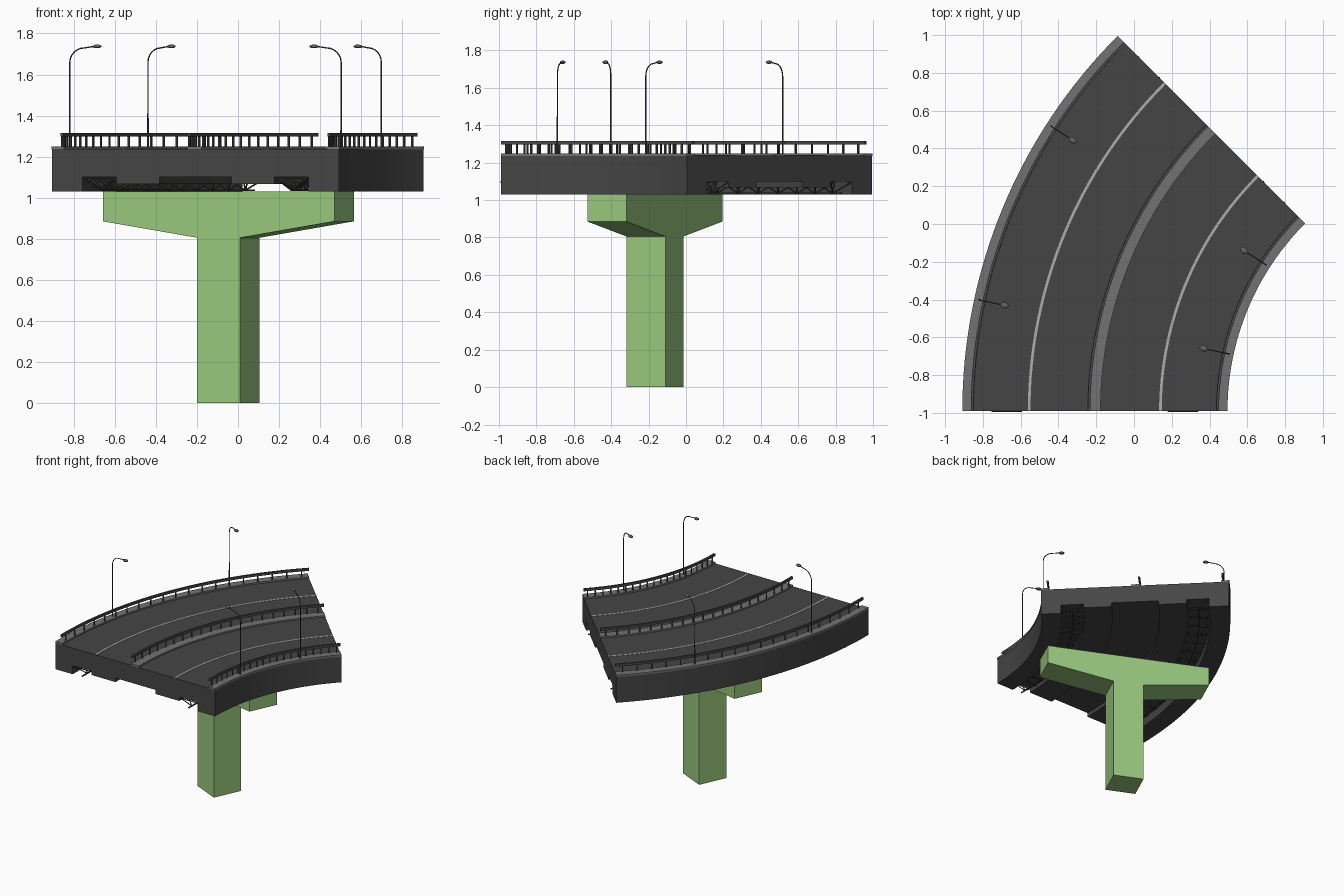
import bpy, bmesh, math
from math import radians, sin, cos, pi
from mathutils import Vector, Matrix

cube = bpy.data.objects.get("Cube")
if cube:
    bpy.data.objects.remove(cube, do_unlink=True)

# Centre of the road's bend and the angle it sweeps
CX, CY, SWEEP = 1.9, -0.99, radians(45)
R_IN, R_MID, R_OUT = 1.408, 2.107, 2.806
BASE, ROAD, KERB = 1.03, 1.238, 1.25


def material(name, r, g, b):
    m = bpy.data.materials.new(name)
    m.use_nodes = True
    m.diffuse_color = (r, g, b, 1)
    m.node_tree.nodes["Principled BSDF"].inputs["Base Color"].default_value = (r, g, b, 1)
    return m


ASPHALT = material("dark asphalt", 0.06, 0.06, 0.06)
KERB_GREY = material("kerb grey", 0.17, 0.17, 0.17)
PAINT = material("lane paint", 0.42, 0.42, 0.42)
METAL = material("dark metal", 0.065, 0.065, 0.065)
LAMP = material("lamp grey", 0.12, 0.12, 0.12)
GREEN = material("pier green", 0.32, 0.58, 0.21)


def polar(r, a, z):
    return Vector((CX - r * cos(a), CY + r * sin(a), z))


def finish(name, bm, mat, angle=30):
    bmesh.ops.recalc_face_normals(bm, faces=bm.faces)
    me = bpy.data.meshes.new(name)
    bm.to_mesh(me)
    bm.free()
    me.materials.append(mat)
    me.shade_smooth()
    me.set_sharp_from_angle(angle=radians(angle))
    ob = bpy.data.objects.new(name, me)
    bpy.context.collection.objects.link(ob)
    return ob


def sweep(name, profile, mat, segs=32):
    """Carry a closed (radius, height) profile around the bend."""
    bm = bmesh.new()
    rings = [[bm.verts.new(polar(r, SWEEP * i / segs, z)) for r, z in profile]
             for i in range(segs + 1)]
    n = len(profile)
    for a, b in zip(rings, rings[1:]):
        for j in range(n):
            k = (j + 1) % n
            bm.faces.new((a[j], a[k], b[k], b[j]))
    bm.faces.new(rings[0])
    bm.faces.new(rings[-1])
    return finish(name, bm, mat)


def box_profile(r0, r1, z0, z1):
    return [(r0, z0), (r1, z0), (r1, z1), (r0, z1)]


def bar(bm, p, q, r0, r1=None, sides=4):
    d = q - p
    rot = d.to_track_quat("Z", "Y").to_matrix().to_4x4()
    bmesh.ops.create_cone(bm, cap_ends=True, segments=sides, radius1=r0,
                          radius2=r0 if r1 is None else r1, depth=d.length,
                          matrix=Matrix.Translation((p + q) / 2) @ rot)


# Deck: deep edge girders, two shallow boxes, recessed soffit
half = [(0.55, BASE), (0.55, 1.1), (0.385, 1.1), (0.385, 1.068), (0.175, 1.068), (0.175, 1.1)]
under = [(R_MID - d, z) for d, z in half] + [(R_MID + d, z) for d, z in reversed(half)]
sweep("deck", [(R_IN, BASE)] + under + [(R_OUT, BASE), (R_OUT, ROAD), (R_IN, ROAD)], ASPHALT)

# Kerbs and median
sweep("outer_kerb", box_profile(2.747, R_OUT + 0.003, ROAD - 0.003, KERB), KERB_GREY)
sweep("inner_kerb", box_profile(R_IN - 0.003, 1.466, ROAD - 0.003, KERB), KERB_GREY)
sweep("median", box_profile(2.077, 2.147, ROAD - 0.003, KERB), KERB_GREY)

# Lane lines
for name, r in (("outer_lane_line", 2.455), ("inner_lane_line", 1.76)):
    sweep(name, box_profile(r - 0.007, r + 0.007, ROAD - 0.002, ROAD + 0.002), PAINT)

# Guard rails on posts
POSTS = 20
for name, r in (("outer", 2.757), ("median", 2.138), ("inner", 1.457)):
    sweep(name + "_guard_rail", box_profile(r - 0.007, r + 0.007, 1.297, 1.316), METAL)
    bm = bmesh.new()
    for i in range(POSTS):
        a = SWEEP * (i + 0.5) / POSTS
        bar(bm, polar(r, a, KERB - 0.005), polar(r, a, 1.3), 0.006)
    finish(name + "_rail_posts", bm, METAL)

# Hanging lattice trusses between girders and boxes
BAYS = 16
for name, r in (("inner", R_MID - 0.467), ("outer", R_MID + 0.467)):
    sweep(name + "_truss_chord", box_profile(r - 0.004, r + 0.004, 1.032, 1.04), METAL)
    bm = bmesh.new()
    for i in range(BAYS):
        a0, a1 = SWEEP * i / BAYS, SWEEP * (i + 1) / BAYS
        foot = polar(r, (a0 + a1) / 2, 1.036)
        for side in (-0.08, 0.08):
            for a in (a0, a1):
                bar(bm, polar(r + side, a, 1.098), foot, 0.004)
        bar(bm, polar(r - 0.08, a0, 1.094), polar(r + 0.08, a0, 1.094), 0.004)
    finish(name + "_truss_braces", bm, METAL)

# Street lamps, arms reaching over the road
for name, r, reach in (("outer", 2.782, -1), ("inner", 1.43, 1)):
    for place, deg in (("front", 12.2), ("back", 32.8)):
        a = radians(deg)
        path = [polar(r, a, KERB - 0.005), polar(r, a, 1.45), polar(r, a, 1.66)]
        for k in range(1, 7):
            t = k / 6 * pi / 2
            path.append(polar(r + reach * 0.075 * (1 - cos(t)), a, 1.66 + 0.07 * sin(t)))
        path.append(polar(r + reach * 0.12, a, 1.737))
        bm = bmesh.new()
        for i, (p, q) in enumerate(zip(path, path[1:])):
            bar(bm, p, q, 0.005 if i == 0 else 0.0032, 0.0032, 8)
        finish(f"{name}_{place}_lamp_pole", bm, METAL)
        bm = bmesh.new()
        spot = Matrix.Translation(polar(r + reach * 0.136, a, 1.737))
        shape = Matrix.Rotation(-a, 4, "Z") @ Matrix.Diagonal((0.023, 0.016, 0.009, 1))
        bmesh.ops.create_uvsphere(bm, u_segments=12, v_segments=8, radius=1, matrix=spot @ shape)
        finish(f"{name}_{place}_lamp_head", bm, LAMP, 60)

# Pier: square column with a tapered cross-head, turned across the road
side = [(0.115, 0), (0.115, 0.805), (0.62, 0.885), (0.62, BASE)]
outline = side + [(-x, z) for x, z in reversed(side)]
bm = bmesh.new()
face = bm.faces.new([bm.verts.new((x, -0.114, z)) for x, z in outline])
ext = bmesh.ops.extrude_face_region(bm, geom=[face])
bmesh.ops.translate(bm, vec=(0, 0.228, 0),
                    verts=[v for v in ext["geom"] if isinstance(v, bmesh.types.BMVert)])
pier = finish("pier", bm, GREEN, 5)
pier.location = (-0.047, -0.166, 0)
pier.rotation_euler.z = radians(-24.5)
